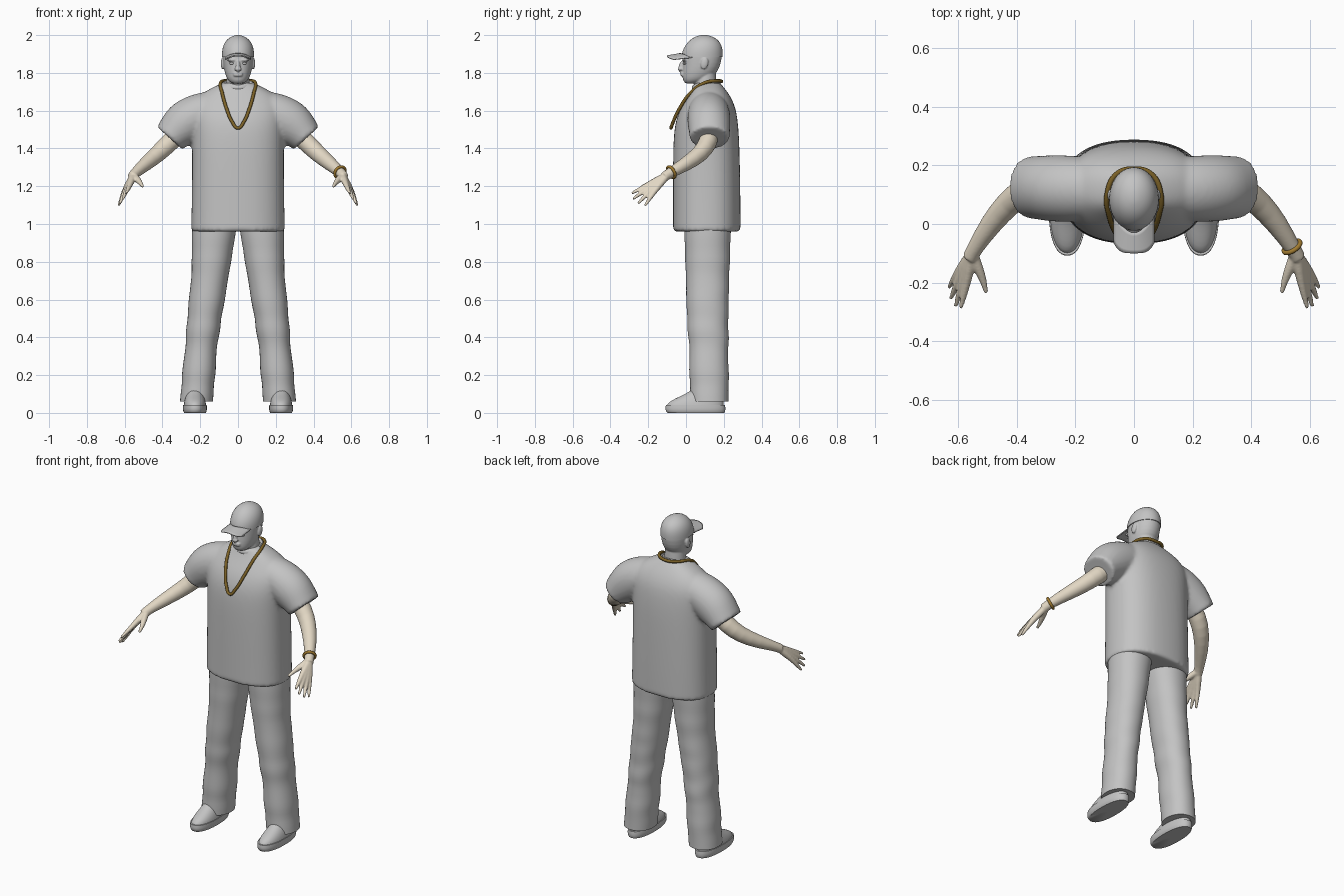
import bpy, bmesh, math, random
from mathutils import Vector, Matrix

random.seed(4)
if "Cube" in bpy.data.objects:
    bpy.data.objects.remove(bpy.data.objects["Cube"])


def material(name, rgb):
    m = bpy.data.materials.new(name)
    m.use_nodes = True
    m.diffuse_color = (*rgb, 1)
    m.node_tree.nodes["Principled BSDF"].inputs["Base Color"].default_value = (*rgb, 1)
    return m


GREY = material("soft grey", (0.55, 0.55, 0.55))
SKIN = material("pale skin", (0.76, 0.68, 0.55))
BROWN = material("bronze chain", (0.2, 0.12, 0.02))
GOLD = material("dark gold", (0.36, 0.2, 0.03))


def spow(a, p):
    return math.copysign(abs(a) ** p, a)


def ring(bm, c, u, v, ru, rv, power=2.0, n=24):
    """One superellipse cross-section."""
    pts = []
    for i in range(n):
        a = math.tau * i / n
        pts.append(bm.verts.new(c + u * ru * spow(math.cos(a), 2 / power)
                                + v * rv * spow(math.sin(a), 2 / power)))
    return pts


def skin_rings(bm, rings):
    """Bridge the sections, cap the ends and keep the end rims crisp."""
    n = len(rings[0])
    for a, b in zip(rings, rings[1:]):
        for i in range(n):
            j = (i + 1) % n
            bm.faces.new((a[i], a[j], b[j], b[i]))
    crease = bm.edges.layers.float.get("crease_edge") or bm.edges.layers.float.new("crease_edge")
    for end in (rings[0], rings[-1]):
        for e in bm.faces.new(end).edges:
            e[crease] = 1.0


def stack(bm, rows, power=2.0, cx=None):
    """Upright form from rows of (z, half width, front y, back y[, centre x])."""
    X, Y = Vector((1, 0, 0)), Vector((0, 1, 0))
    skin_rings(bm, [ring(bm, Vector((r[4] if len(r) > 4 else cx or 0, (r[2] + r[3]) / 2, r[0])),
                         X, Y, r[1], (r[3] - r[2]) / 2, power) for r in rows])


def tube(bm, path, side=1, n=16):
    """Limb along a path of (x, y, z, horizontal radius, other radius)."""
    pts = [Vector((p[0] * side, p[1], p[2])) for p in path]
    rings = []
    for i, p in enumerate(path):
        t = (pts[min(i + 1, len(pts) - 1)] - pts[max(i - 1, 0)]).normalized()
        u = t.cross(Vector((0, 0, 1))).normalized()
        rings.append(ring(bm, pts[i], u, u.cross(t), p[3], p[-1], n=n))
    skin_rings(bm, rings)


def ball(bm, c, size, rot=0.0):
    m = Matrix.Translation(c) @ Matrix.Rotation(rot, 4, 'X') @ Matrix.Diagonal((*size, 1))
    bmesh.ops.create_uvsphere(bm, u_segments=20, v_segments=12, radius=1, matrix=m)


def finish(name, bm, mat, subsurf=0, voxel=0, smooth=0, mirror=False):
    bmesh.ops.recalc_face_normals(bm, faces=bm.faces)
    me = bpy.data.meshes.new(name)
    bm.to_mesh(me)
    bm.free()
    me.materials.append(mat)
    me.shade_smooth()
    me.set_sharp_from_angle(angle=math.radians(60))
    ob = bpy.data.objects.new(name, me)
    bpy.context.collection.objects.link(ob)
    if subsurf:
        ob.modifiers.new("Subdivision", 'SUBSURF').levels = subsurf
        ob.modifiers[-1].render_levels = subsurf
    if voxel:
        r = ob.modifiers.new("Fuse", 'REMESH')
        r.mode, r.voxel_size, r.use_smooth_shade = 'VOXEL', voxel, True
        s = ob.modifiers.new("Relax", 'SMOOTH')
        s.factor, s.iterations = 0.5, smooth
    if mirror:
        ob.modifiers.new("Mirror", 'MIRROR').use_mirror_merge = False
    return ob


# Shirt: boxy body fused with two wide sleeves
bm = bmesh.new()
stack(bm, [(0.96, .25, -.07, .29), (1.1, .247, -.07, .29), (1.3, .245, -.07, .287),
           (1.45, .245, -.068, .283), (1.54, .25, -.058, .276), (1.61, .25, -.032, .265),
           (1.66, .225, .0, .245), (1.7, .18, .025, .22), (1.73, .12, .04, .195),
           (1.748, .08, .045, .18)], power=2.4)
for side in (1, -1):
    tube(bm, [(.1, .12, 1.61, .1, .1), (.2, .12, 1.585, .115, .115),
              (.285, .122, 1.535, .115, .122), (.335, .125, 1.485, .108, .1),
              (.362, .125, 1.455, .106, .09)], side, n=24)
finish("shirt", bm, GREY, subsurf=2, voxel=.01, smooth=8)

# Shirt collar
bm = bmesh.new()
tube_pts = 40
rings = []
for i in range(tube_pts):
    a = math.tau * i / tube_pts
    out = Vector((math.cos(a), math.sin(a), 0))
    c = Vector((.076 * out.x, .108 + .068 * out.y, 1.735 + .014 * out.y))
    rings.append(ring(bm, c, out, Vector((0, 0, 1)), .009, .016, n=8))
for a, b in zip(rings, rings[1:] + rings[:1]):
    for i in range(8):
        bm.faces.new((a[i], a[(i + 1) % 8], b[(i + 1) % 8], b[i]))
finish("shirt_collar", bm, GREY)

# Trousers: one leg with soft folds, mirrored
keys = [(.06, .09, .02, .228, .22), (.3, .085, .018, .226, .2), (.5, .09, .006, .224, .178),
        (.75, .1, -.002, .232, .145), (1.02, .118, -.008, .238, .122)]
rows = []
for a, b in zip(keys, keys[1:]):
    for k in range(5):
        r = [p + (q - p) * k / 5 for p, q in zip(a, b)]
        fold = random.uniform(-.004, .004)
        rows.append((r[0], r[1] + fold, r[2] - fold, r[3] + random.uniform(-.004, .004), r[4]))
rows.append(keys[-1])
bm = bmesh.new()
stack(bm, rows, power=2.15)
finish("trouser_leg", bm, GREY, subsurf=1, mirror=True)

# Shoes: sole and upper
bm = bmesh.new()
stack(bm, [(0, .058, -.1, .205), (.012, .064, -.11, .21), (.028, .064, -.11, .21),
           (.042, .063, -.108, .208)], power=2.3, cx=.228)
finish("shoe_sole", bm, GREY, subsurf=1, mirror=True)
bm = bmesh.new()
stack(bm, [(.038, .06, -.102, .2), (.055, .058, -.095, .2), (.075, .053, -.06, .198),
           (.095, .047, -.015, .195), (.112, .042, .015, .19), (.122, .036, .03, .18)],
      power=2.2, cx=.228)
finish("shoe_upper", bm, GREY, subsurf=1, mirror=True)

# Bare arm with a spread hand, fused and mirrored
bm = bmesh.new()
tube(bm, [(.29, .13, 1.5, .05), (.365, .12, 1.43, .052), (.425, .077, 1.37, .046),
          (.49, 0, 1.317, .039), (.545, -.085, 1.27, .027), (.56, -.115, 1.25, .027)])
fingers = [((.572, -.203, 1.207), (.592, -.288, 1.162)), ((.584, -.197, 1.193), (.61, -.282, 1.132)),
           ((.596, -.185, 1.18), (.626, -.255, 1.108)), ((.603, -.168, 1.172), (.632, -.217, 1.097))]
wrist = Vector((.553, -.1, 1.258))
for knuckle, tip in fingers:
    k, t = Vector(knuckle), Vector(tip)
    tube(bm, [(*wrist, .02), (*wrist.lerp(k, .5), .02), (*k, .015),
              (*k.lerp(t, .55), .012), (*t, .007)], n=10)
tube(bm, [(.55, -.105, 1.255, .02), (.532, -.15, 1.235, .019),
          (.514, -.195, 1.215, .013), (.505, -.235, 1.198, .008)], n=10)
finish("arm_and_hand", bm, SKIN, subsurf=1, voxel=.005, smooth=5, mirror=True)

# Bracelet on the left wrist
bpy.ops.mesh.primitive_torus_add(major_radius=.032, minor_radius=.008, major_segments=32,
                                 minor_segments=10, location=(.54, -.078, 1.274))
bracelet = bpy.context.object
bracelet.name = "bracelet"
bracelet.rotation_euler = Vector((.055, -.085, -.047)).to_track_quat('Z', 'Y').to_euler()
bracelet.data.materials.append(GOLD)
bracelet.data.shade_smooth()

# Neck chain
chain_side = [(.06, .17, 1.758), (.092, .1, 1.748), (.084, .025, 1.695),
              (.06, -.035, 1.61), (.03, -.068, 1.54)]
loop = [(0, .188, 1.755)] + chain_side + [(0, -.08, 1.508)]
loop += [(-x, y, z) for x, y, z in reversed(chain_side)]
cu = bpy.data.curves.new("neck_chain", 'CURVE')
cu.dimensions, cu.bevel_depth, cu.bevel_resolution = '3D', .009, 2
sp = cu.splines.new('BEZIER')
sp.bezier_points.add(len(loop) - 1)
for p, co in zip(sp.bezier_points, loop):
    p.co = co
    p.handle_left_type = p.handle_right_type = 'AUTO'
sp.use_cyclic_u = True
cu.materials.append(BROWN)
bpy.context.collection.objects.link(bpy.data.objects.new("neck_chain", cu))

# Head: neck, skull and features fused
bm = bmesh.new()
stack(bm, [(1.68, .068, .04, .17), (1.73, .062, .04, .162), (1.8, .06, .05, .16),
           (1.83, .05, .06, .15)])
stack(bm, [(1.745, .03, -.002, .06), (1.755, .048, -.014, .1), (1.775, .062, -.02, .14),
           (1.81, .073, -.02, .17), (1.85, .079, -.016, .186), (1.9, .082, -.018, .192),
           (1.94, .078, -.004, .188), (1.97, .06, .02, .17), (1.988, .035, .045, .14)],
      power=2.1)
ball(bm, (0, -.025, 1.835), (.012, .014, .032), -.25)
ball(bm, (0, -.03, 1.82), (.02, .013, .011))
for z in (1.787, 1.797):
    ball(bm, (0, -.02, z), (.026, .01, .006))
for s in (1, -1):
    ball(bm, (s * .032, -.008, 1.868), (.028, .012, .008))
    ball(bm, (s * .082, .098, 1.85), (.009, .02, .032), -.2)
finish("head", bm, GREY, subsurf=1, voxel=.0045, smooth=3)

# Eyes
bm = bmesh.new()
for s in (1, -1):
    ball(bm, (s * .032, -.005, 1.85), (.014, .01, .007))
finish("eyes", bm, GREY)

# Cap crown
bm = bmesh.new()
stack(bm, [(1.885, .086, -.024, .195), (1.91, .086, -.022, .196), (1.945, .08, -.006, .191),
           (1.975, .062, .02, .172), (1.993, .036, .05, .14), (2.0, .01, .08, .11)])
finish("cap_crown", bm, GREY, subsurf=1)

# Cap brim: bent sheet with a rounded front
bm = bmesh.new()
cols, steps = 16, 6
grid = []
for j in range(steps + 1):
    line = []
    for i in range(cols + 1):
        s = 2 * i / cols - 1
        front, back = -.1 + .035 * s ** 4, -.03 + .07 * s * s
        f = j / steps
        line.append(bm.verts.new((s * .07, back + (front - back) * f,
                                  1.905 - .012 * f - .02 * s * s)))
    grid.append(line)
for a, b in zip(grid, grid[1:]):
    for i in range(cols):
        bm.faces.new((a[i], a[i + 1], b[i + 1], b[i]))
brim = finish("cap_brim", bm, GREY)
brim.modifiers.new("Thickness", 'SOLIDIFY').thickness = .006
